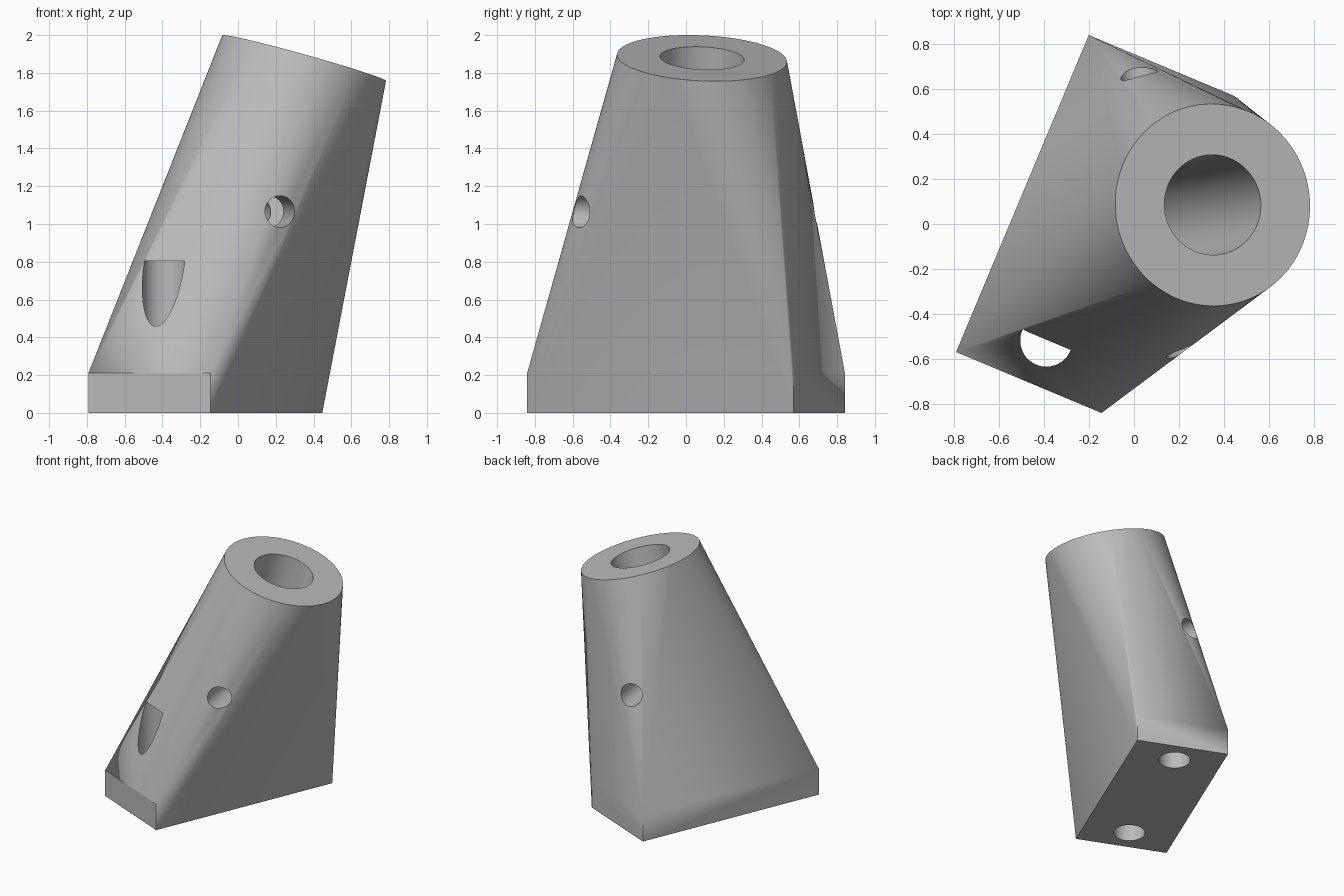
import bpy, bmesh, math
from mathutils import Vector

default = bpy.data.objects.get("Cube")
if default:
    bpy.data.objects.remove(default, do_unlink=True)

grey = bpy.data.materials.new("plain grey")
grey.use_nodes = True
grey.diffuse_color = (0.5, 0.5, 0.5, 1)
grey.node_tree.nodes["Principled BSDF"].inputs["Base Color"].default_value = (0.5, 0.5, 0.5, 1)

# Main layout: rectangular foot and a leaning round top
foot_centre = Vector((-0.173, 0, 0))
along = Vector((0.386, 0.922, 0)).normalized()    # long direction of the foot
across = Vector((along.y, -along.x, 0))           # short direction of the foot
half_long, half_short, foot_height = 0.765, 0.351, 0.21
top_centre = Vector((0.35, 0.085, 1.878))
axis = (top_centre - foot_centre).normalized()
top_radius, bore_radius = 0.45, 0.223


def cutter(name, start, end, radius, sides=64):
    """Hidden cylinder between two points, used to drill a hole."""
    span = end - start
    bpy.ops.mesh.primitive_cylinder_add(vertices=sides, radius=radius,
                                        depth=span.length, location=(start + end) / 2)
    obj = bpy.context.object
    obj.name = name
    obj.rotation_mode = 'QUATERNION'
    obj.rotation_quaternion = span.to_track_quat('Z', 'Y')
    obj.data.materials.append(grey)
    obj.hide_render = True
    obj.hide_set(True)
    return obj


# Body: hull of the foot block and the tilted disc
bm = bmesh.new()
for u in (-half_long, half_long):
    for v in (-half_short, half_short):
        for z in (0, foot_height):
            bm.verts.new(foot_centre + along * u + across * v + Vector((0, 0, z)))
turn = axis.to_track_quat('Z', 'Y')
segments = 128
for i in range(segments):
    a = 2 * math.pi * i / segments
    bm.verts.new(top_centre + turn @ Vector((math.cos(a), math.sin(a), 0)) * top_radius)
hull = bmesh.ops.convex_hull(bm, input=bm.verts)
inside = {g for g in hull["geom_interior"] + hull["geom_unused"]
          if isinstance(g, bmesh.types.BMVert)}
bmesh.ops.delete(bm, geom=list(inside), context='VERTS')
bmesh.ops.dissolve_limit(bm, angle_limit=0.002, verts=bm.verts, edges=bm.edges)
bmesh.ops.recalc_face_normals(bm, faces=bm.faces)
mesh = bpy.data.meshes.new("leaning_post")
bm.to_mesh(mesh)
bm.free()
mesh.materials.append(grey)
body = bpy.data.objects.new("leaning_post", mesh)
bpy.context.collection.objects.link(body)

# Holes: deep blind bore, cross pin hole, two vertical screw holes
cross_mid = foot_centre + axis * (1.065 / axis.z)
cross_dir = Vector((-axis.y, axis.x, 0)).normalized()
cutters = [
    cutter("bore_cutter", foot_centre + axis * 0.25, top_centre + axis * 0.2, bore_radius, 96),
    cutter("pin_cutter", cross_mid - cross_dir, cross_mid + cross_dir, 0.084),
]
for side, name in ((-1, "front_screw_cutter"), (1, "back_screw_cutter")):
    spot = foot_centre + along * side * 0.563
    cutters.append(cutter(name, spot + Vector((0, 0, -0.1)), spot + Vector((0, 0, 0.805)), 0.116))

bpy.ops.object.select_all(action='DESELECT')
body.select_set(True)
bpy.context.view_layer.objects.active = body
for tool in cutters:
    mod = body.modifiers.new(tool.name, 'BOOLEAN')
    mod.operation = 'DIFFERENCE'
    mod.solver = 'EXACT'
    mod.object = tool
    bpy.ops.object.modifier_apply(modifier=mod.name)
for tool in cutters:
    bpy.data.objects.remove(tool, do_unlink=True)

bpy.ops.object.shade_smooth_by_angle(angle=math.radians(12))
